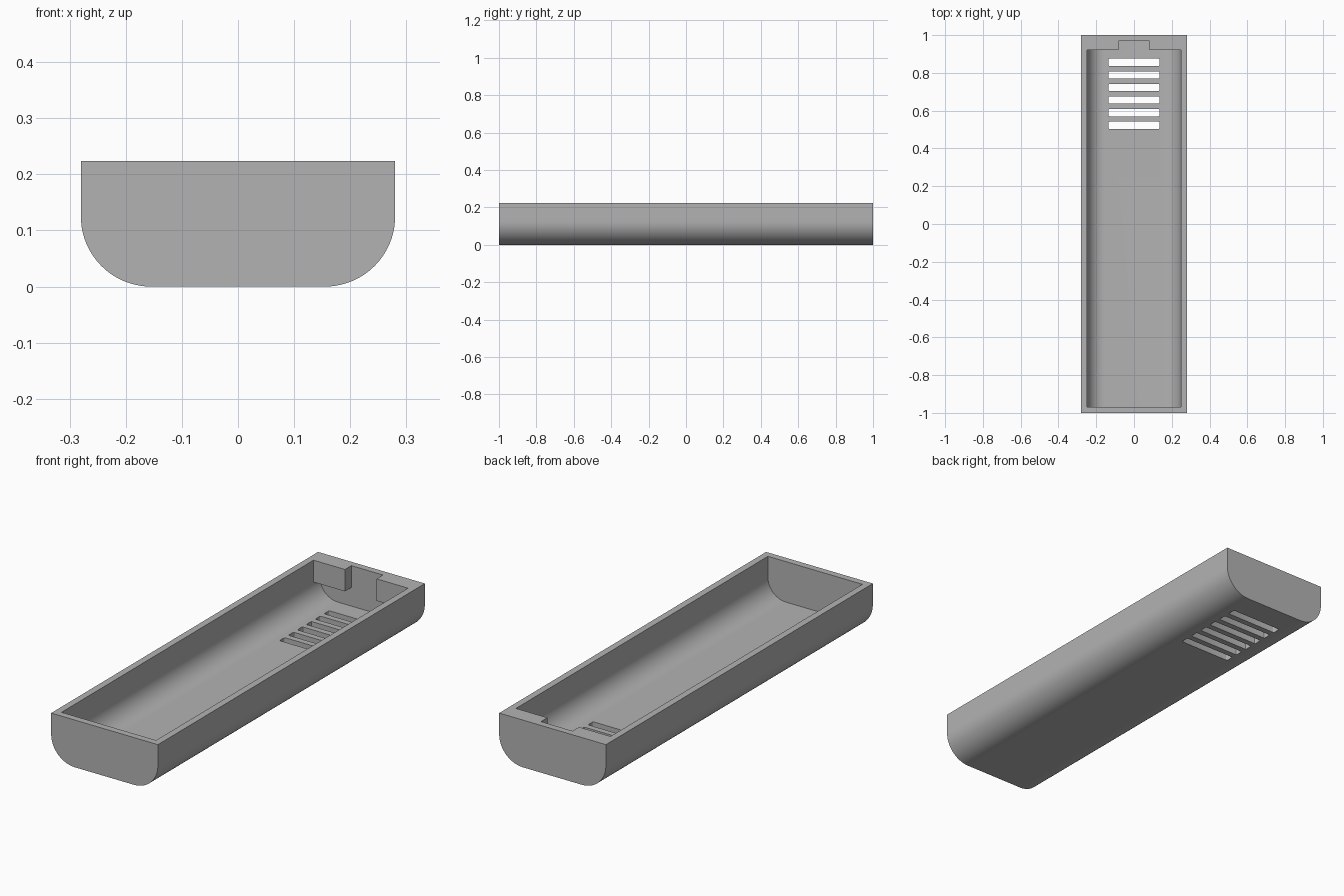
import bpy
import bmesh
import math

cube = bpy.data.objects.get("Cube")
if cube:
    bpy.data.objects.remove(cube, do_unlink=True)

HALF_W, HEIGHT, WALL, RADIUS = 0.28, 0.224, 0.032, 0.125
LUG_BOTTOM = 0.12

grey = bpy.data.materials.new("plain grey")
grey.use_nodes = True
colour = (0.45, 0.45, 0.45, 1)
grey.diffuse_color = colour
grey.node_tree.nodes["Principled BSDF"].inputs["Base Color"].default_value = colour


def to_object(name, bm):
    bmesh.ops.recalc_face_normals(bm, faces=bm.faces)
    mesh = bpy.data.meshes.new(name)
    bm.to_mesh(mesh)
    bm.free()
    mesh.materials.append(grey)
    obj = bpy.data.objects.new(name, mesh)
    bpy.context.collection.objects.link(obj)
    return obj


def trough(name, half_w, bottom, top, radius, half_l, steps=20):
    """U-shaped section with rounded lower corners, extruded along y."""
    right = []
    for i in range(steps + 1):
        a = math.pi / 2 * i / steps
        right.append((half_w - radius + radius * math.sin(a),
                      bottom + radius - radius * math.cos(a)))
    right.append((half_w, top))
    section = right + [(-x, z) for x, z in reversed(right)]
    bm = bmesh.new()
    face = bm.faces.new([bm.verts.new((x, -half_l, z)) for x, z in section])
    out = bmesh.ops.extrude_face_region(bm, geom=[face])
    moved = [v for v in out["geom"] if isinstance(v, bmesh.types.BMVert)]
    bmesh.ops.translate(bm, verts=moved, vec=(0, 2 * half_l, 0))
    return to_object(name, bm)


def add_box(bm, x, y, z, rounding=0):
    """Box between the given (low, high) pairs, upright edges optionally rounded."""
    verts = bmesh.ops.create_cube(bm, size=1)["verts"]
    for v in verts:
        v.co = [low + (c + 0.5) * (high - low)
                for c, (low, high) in zip(v.co, (x, y, z))]
    if rounding:
        edges = {e for v in verts for e in v.link_edges
                 if abs(e.verts[0].co.z - e.verts[1].co.z) > 1e-4}
        bmesh.ops.bevel(bm, geom=list(edges), offset=rounding,
                        segments=3, profile=0.5, affect='EDGES')


def combine(target, tool, operation):
    mod = target.modifiers.new(tool.name, 'BOOLEAN')
    mod.operation, mod.solver, mod.object = operation, 'EXACT', tool
    bpy.context.view_layer.objects.active = target
    bpy.ops.object.modifier_apply(modifier=mod.name)
    bpy.data.objects.remove(tool, do_unlink=True)


# Outer shell, hollowed out
tray = trough("tray", HALF_W, 0, HEIGHT, RADIUS, 1)
cavity = trough("cavity", HALF_W - WALL, WALL, HEIGHT + 0.1,
                RADIUS - WALL, 1 - WALL)
combine(tray, cavity, 'DIFFERENCE')

# Two lugs hanging from the back wall, leaving a notch between them
for side in (-1, 1):
    bm = bmesh.new()
    add_box(bm, sorted((side * 0.083, side * (HALF_W - WALL / 2))),
            (0.92, 1 - WALL / 2), (LUG_BOTTOM, HEIGHT))
    combine(tray, to_object("lug", bm), 'UNION')

# Six vent slots through the floor
bm = bmesh.new()
for i in range(6):
    y = 0.856 - i * 0.0667
    add_box(bm, (-0.135, 0.135), (y - 0.019, y + 0.019), (-0.1, 0.1), 0.006)
combine(tray, to_object("vents", bm), 'DIFFERENCE')

# Smooth rounded sides, keep edges sharp
bpy.ops.object.select_all(action='DESELECT')
tray.select_set(True)
bpy.context.view_layer.objects.active = tray
bpy.ops.object.shade_smooth_by_angle(angle=math.radians(30))
